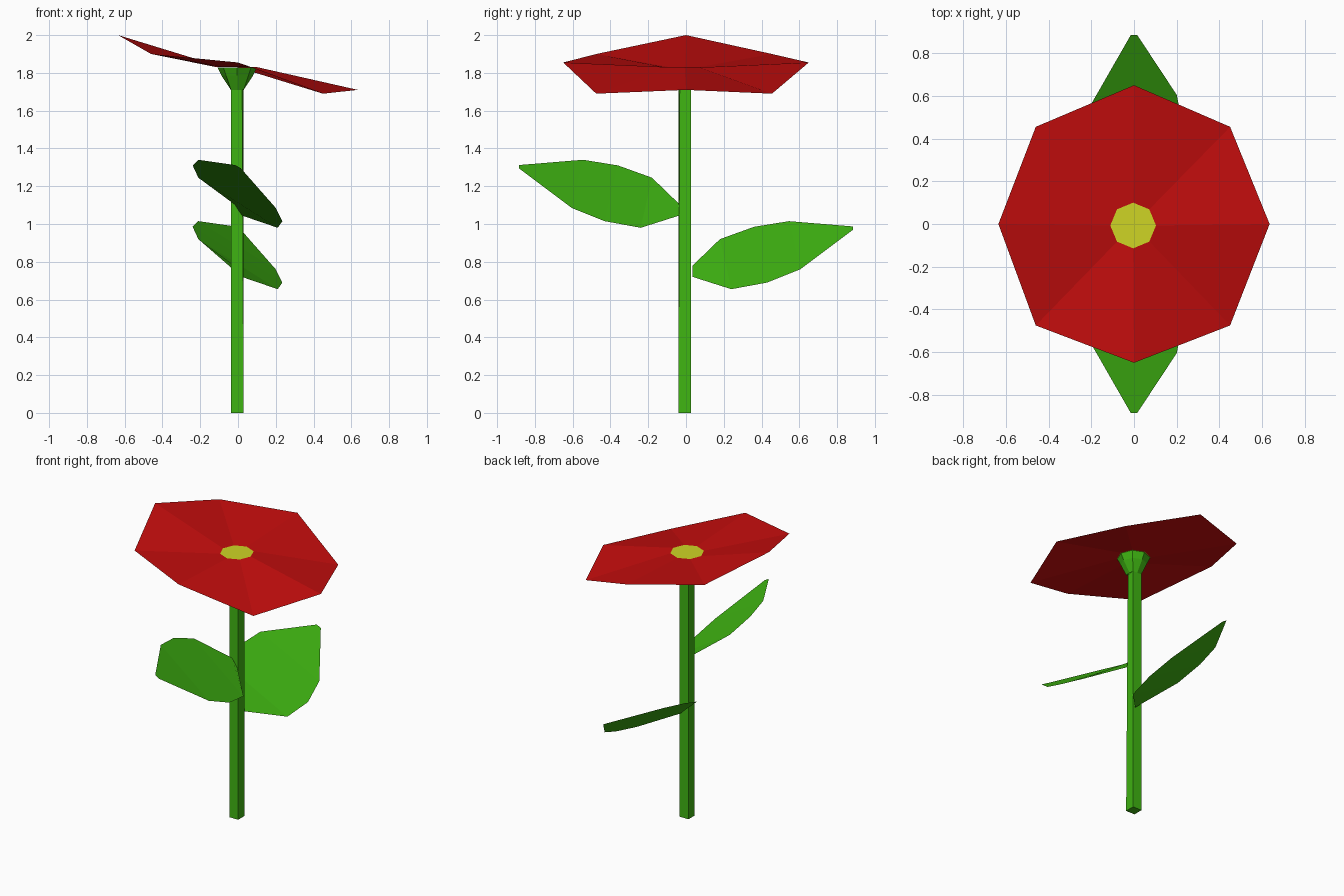
import bpy
import math

cube = bpy.data.objects.get("Cube")
if cube:
    bpy.data.objects.remove(cube, do_unlink=True)


def material(name, rgb):
    mat = bpy.data.materials.new(name)
    mat.use_nodes = True
    mat.diffuse_color = (*rgb, 1)
    mat.node_tree.nodes["Principled BSDF"].inputs["Base Color"].default_value = (*rgb, 1)
    return mat


def add_mesh(name, verts, faces, mat):
    mesh = bpy.data.meshes.new(name)
    mesh.from_pydata(verts, [], faces)
    mesh.materials.append(mat)
    obj = bpy.data.objects.new(name, mesh)
    bpy.context.collection.objects.link(obj)
    return obj


def bridge(rings):
    """Quads joining successive closed rings of equal size."""
    n = len(rings[0])
    return [(r * n + i, r * n + (i + 1) % n, (r + 1) * n + (i + 1) % n, (r + 1) * n + i)
            for r in range(len(rings) - 1) for i in range(n)]


green = material("leaf green", (0.05, 0.46, 0.006))
red = material("petal red", (0.56, 0.004, 0.004))
yellow = material("centre yellow", (0.62, 0.66, 0.018))

CX, CY = -0.004, -0.007
HALF = 0.034
RIM_Z = 1.83
STEM_TOP = 1.71


def octagon(radius, z):
    return [(CX + radius * math.cos(i * math.pi / 4),
             CY + radius * math.sin(i * math.pi / 4), z) for i in range(8)]


# Square stem, with the front left corner drawn in slightly at the top
def square(z, inset=0):
    return [(CX + sx * HALF - (inset if (sx, sy) == (1, -1) else 0),
             CY + sy * HALF + (inset if (sx, sy) == (1, -1) else 0), z)
            for sx, sy in ((1, 1), (-1, 1), (-1, -1), (1, -1))]


stem_rings = [square(0), square(STEM_TOP, 0.008)]
add_mesh("stem", sum(stem_rings, []), bridge(stem_rings) + [(3, 2, 1, 0)], green)

# Calyx flaring from the square stem to an eight sided rim
neck = []
for i in range(8):
    c, s = math.cos(i * math.pi / 4), math.sin(i * math.pi / 4)
    k = HALF / max(abs(c), abs(s))
    neck.append((CX + c * k, CY + s * k, STEM_TOP))
calyx_rings = [neck, octagon(0.083, 1.785), octagon(0.104, RIM_Z - 0.002)]
add_mesh("calyx", sum(calyx_rings, []), bridge(calyx_rings), green)

# Flower centre and the tilted ring of petals around it
rim = octagon(0.107, RIM_Z)
add_mesh("flower_centre", rim, [tuple(range(8))], yellow)
tips = [(0.635, 0, 1.71), (0.45, 0.455, 1.69), (0, 0.65, 1.855), (-0.46, 0.455, 1.9),
        (-0.635, 0, 2.0), (-0.46, -0.475, 1.9), (0, -0.65, 1.855), (0.45, -0.475, 1.69)]
petal_rings = [tips, rim]
add_mesh("petals", tips + rim, bridge(petal_rings), red)

# Two tilted leaves: one in front, its mirror image lower down behind
outline = [(0.02, 0.035, 1.045), (0.21, 0.24, 0.98), (0.235, 0.43, 1.015),
           (0.2, 0.605, 1.085), (0.015, 0.885, 1.295), (-0.015, 0.885, 1.312),
           (-0.21, 0.545, 1.34), (-0.24, 0.36, 1.31), (-0.21, 0.18, 1.245),
           (-0.02, 0.035, 1.105)]
leaf_faces = [(0, 1, 8, 9), (1, 2, 7, 8), (2, 3, 6, 7), (3, 4, 5, 6)]
for name, side, drop in (("front_leaf", -1, 0), ("back_leaf", 1, 0.325)):
    verts = [(x, side * y, z - drop) for x, y, z in outline]
    # Wind the faces so the upper side points outwards on both leaves
    faces = [f[::-1] if side < 0 else f for f in leaf_faces]
    add_mesh(name, verts, faces, green)
